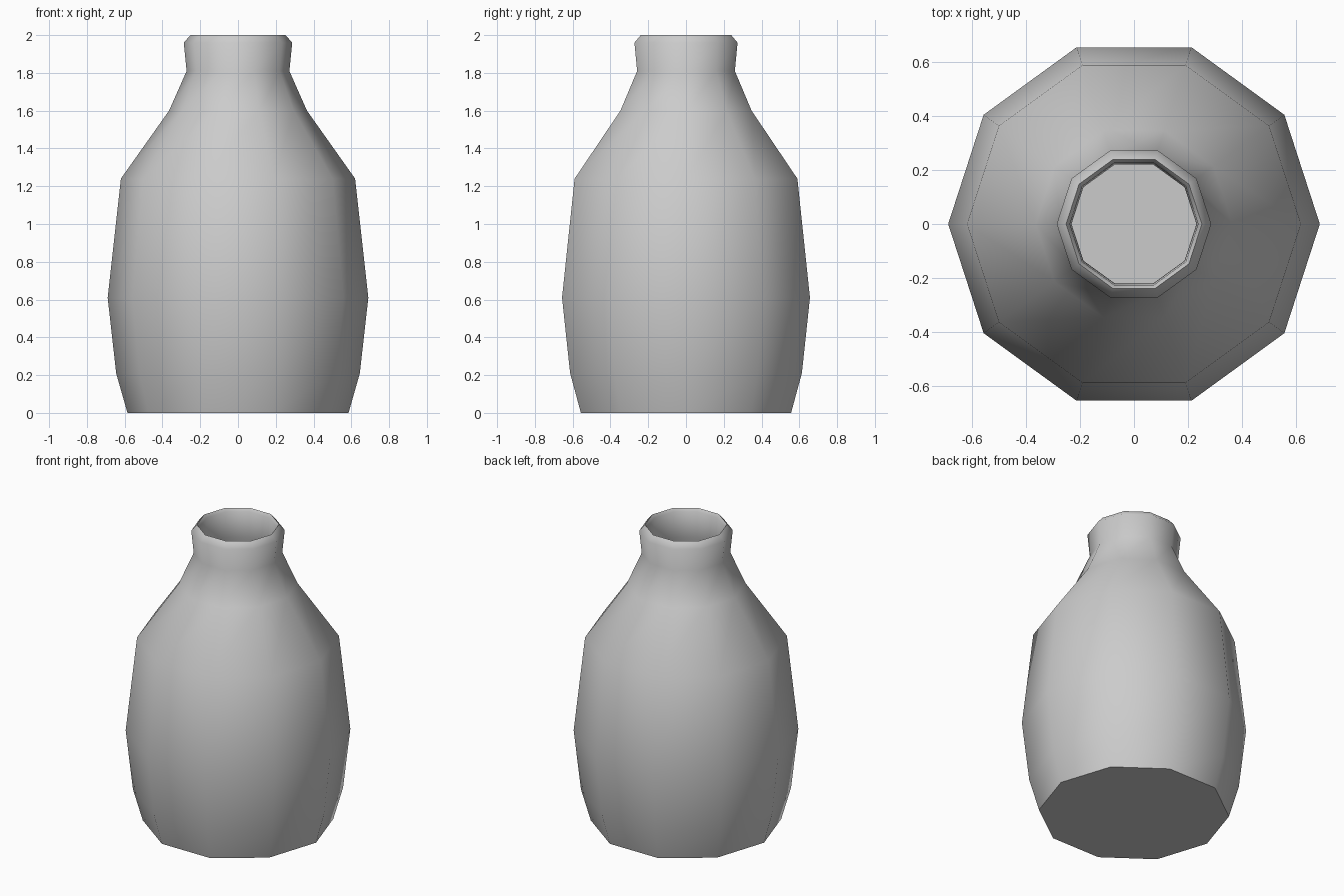
import bpy, bmesh, math

if "Cube" in bpy.data.objects:
    bpy.data.objects.remove(bpy.data.objects["Cube"])

SIDES = 10

# Profile (radius, height): outer wall, lip, then inner wall down to the inner floor
profile = [
    (0.585, 0.0), (0.645, 0.21), (0.69, 0.61), (0.62, 1.24), (0.365, 1.60),
    (0.272, 1.81), (0.287, 1.96), (0.252, 2.0), (0.238, 1.98),
    (0.232, 1.81), (0.325, 1.58), (0.575, 1.22), (0.645, 0.61),
    (0.60, 0.22), (0.55, 0.05),
]

bm = bmesh.new()

# One ring of vertices per profile point
rings = []
for r, z in profile:
    ring = []
    for i in range(SIDES):
        a = 2 * math.pi * i / SIDES
        ring.append(bm.verts.new((r * math.cos(a), r * math.sin(a), z)))
    rings.append(ring)

# Walls between neighbouring rings
for low, high in zip(rings, rings[1:]):
    for i in range(SIDES):
        j = (i + 1) % SIDES
        bm.faces.new((low[i], low[j], high[j], high[i]))

# Underside and inner floor
bm.faces.new(rings[0][::-1])
bm.faces.new(rings[-1])
bmesh.ops.recalc_face_normals(bm, faces=bm.faces)

mesh = bpy.data.meshes.new("bottle")
bm.to_mesh(mesh)
bm.free()
bottle = bpy.data.objects.new("bottle", mesh)
bpy.context.collection.objects.link(bottle)

# Smooth body with a crisp base edge
bpy.context.view_layer.objects.active = bottle
bottle.select_set(True)
bpy.ops.object.shade_smooth_by_angle(angle=math.radians(60))
